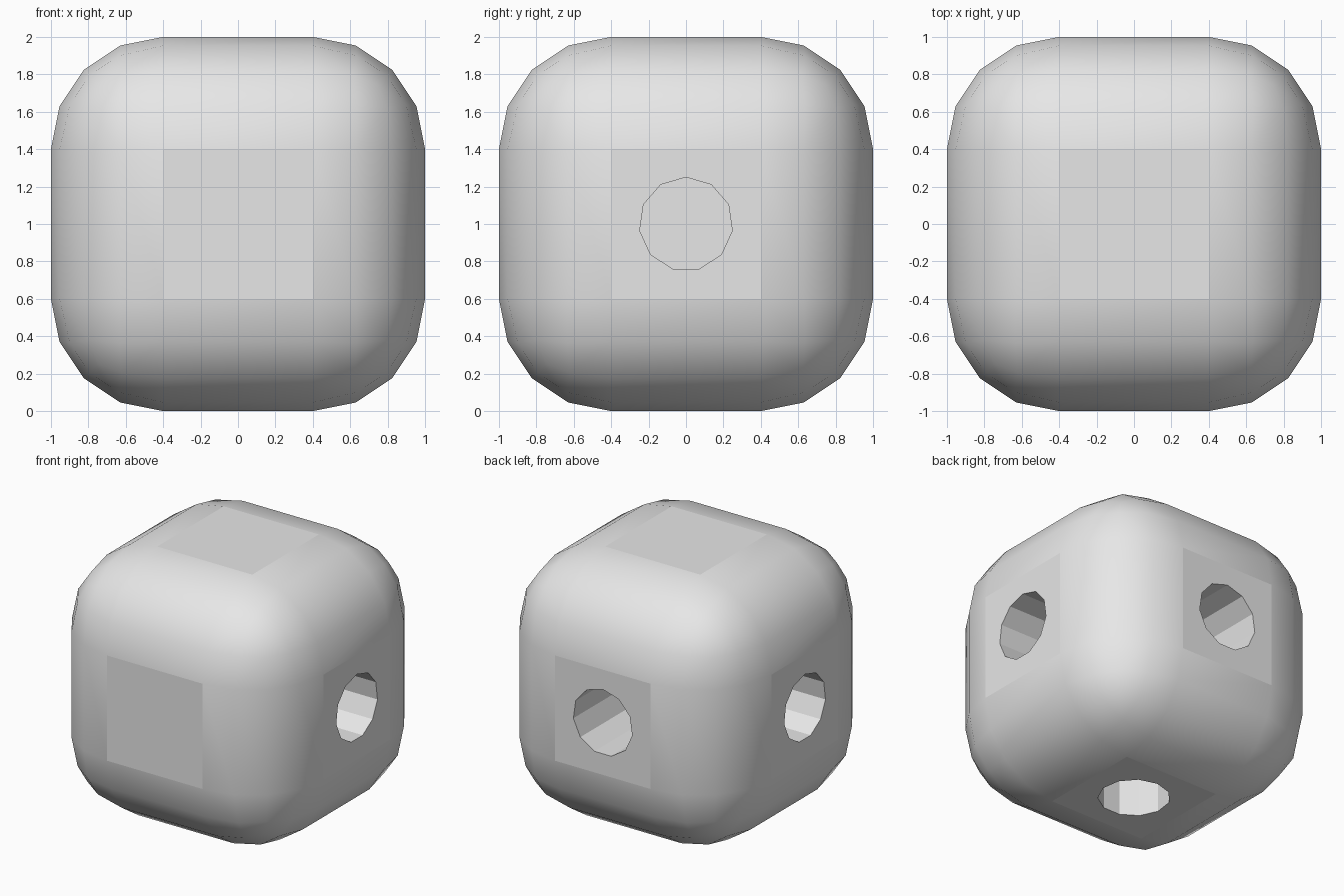
import bpy
import math
from mathutils import Vector

default = bpy.data.objects.get("Cube")
if default:
    bpy.data.objects.remove(default, do_unlink=True)

RADIUS = 0.6        # rounding of the block edges
HOLE_RADIUS = 0.25
HOLE_DEPTH = 0.6
CENTRE = Vector((0, 0, 1))

grey = bpy.data.materials.new("light_grey")
grey.use_nodes = True
grey.diffuse_color = (0.8, 0.8, 0.8, 1)
grey.node_tree.nodes["Principled BSDF"].inputs["Base Color"].default_value = (0.8, 0.8, 0.8, 1)


def apply(obj, modifier):
    bpy.ops.object.select_all(action="DESELECT")
    obj.select_set(True)
    bpy.context.view_layer.objects.active = obj
    bpy.ops.object.modifier_apply(modifier=modifier.name)


def drill(obj, direction, rotation):
    """Cut a blind eleven-sided hole into one side, a corner of it pointing up."""
    direction = Vector(direction)
    bpy.ops.mesh.primitive_cylinder_add(
        vertices=11, radius=HOLE_RADIUS, depth=2 * HOLE_DEPTH,
        location=CENTRE + direction, rotation=rotation)
    cutter = bpy.context.object
    cutter.name = "hole_cutter"
    cutter.hide_render = True
    cutter.data.materials.append(grey)
    cut = obj.modifiers.new("hole", "BOOLEAN")
    cut.operation = "DIFFERENCE"
    cut.solver = "EXACT"
    cut.object = cutter
    apply(obj, cut)
    bpy.data.objects.remove(cutter, do_unlink=True)


# Rounded block
bpy.ops.mesh.primitive_cube_add(size=2, location=CENTRE)
block = bpy.context.object
block.name = "rounded_block"
block.data.materials.append(grey)
bevel = block.modifiers.new("rounding", "BEVEL")
bevel.width = RADIUS
bevel.segments = 4
apply(block, bevel)

# Smooth rounding, flat sides
for face in block.data.polygons:
    face.use_smooth = max(abs(c) for c in face.normal) < 0.999

# Holes in both ends, the back and the underside
quarter = math.pi / 2
drill(block, (1, 0, 0), (quarter, 0, quarter))
drill(block, (-1, 0, 0), (quarter, 0, quarter))
drill(block, (0, 1, 0), (quarter, 0, 0))
drill(block, (0, 0, -1), (0, 0, 0))
